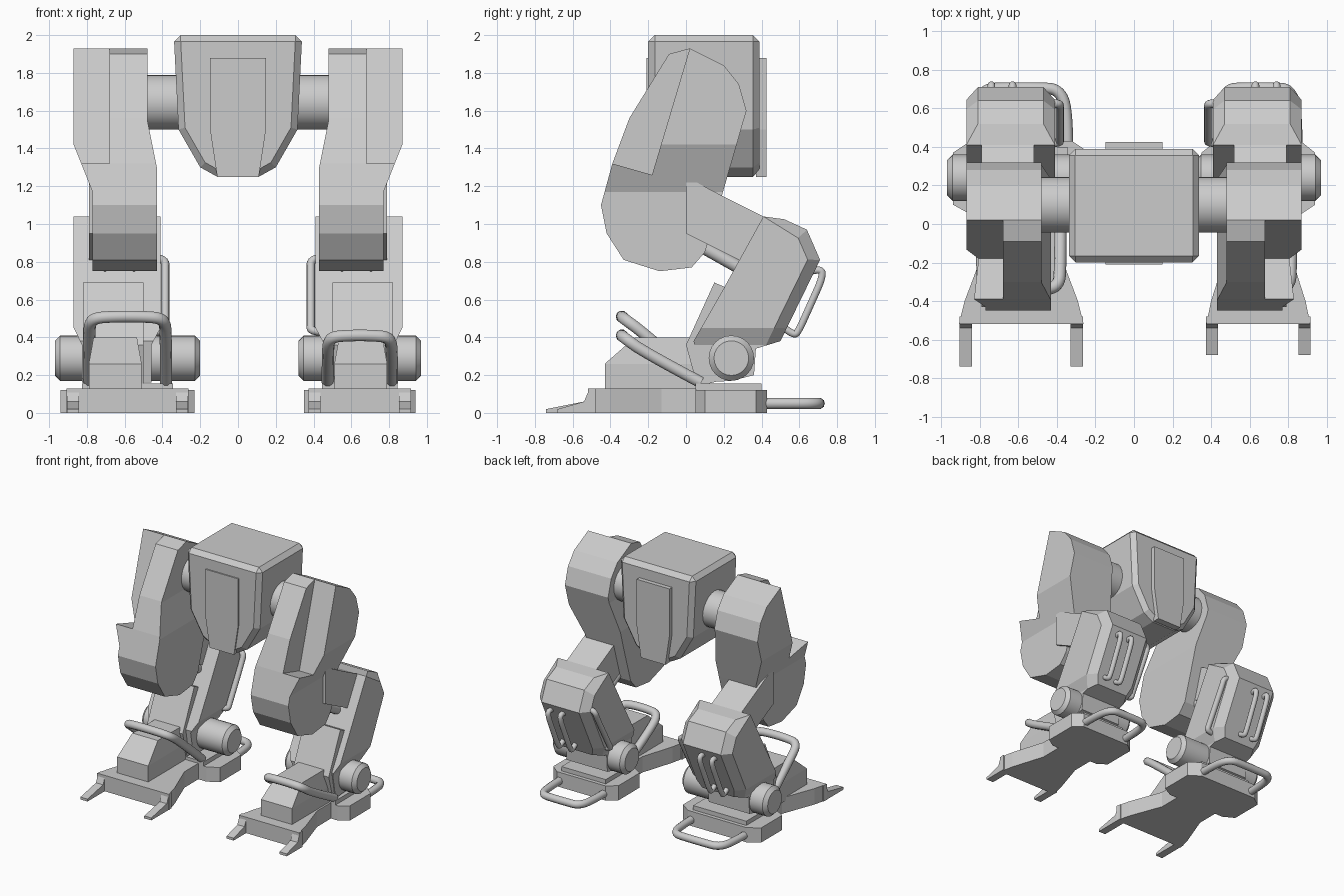
import bpy, bmesh, math
from mathutils import Vector

if "Cube" in bpy.data.objects:
    bpy.data.objects.remove(bpy.data.objects["Cube"], do_unlink=True)

GREY = (0.6, 0.6, 0.6, 1)
grey = bpy.data.materials.new("plain_grey")
grey.use_nodes = True
grey.diffuse_color = GREY
grey.node_tree.nodes["Principled BSDF"].inputs["Base Color"].default_value = GREY


def finish(name, bm, bevel=0, smooth=False):
    bmesh.ops.recalc_face_normals(bm, faces=bm.faces)
    mesh = bpy.data.meshes.new(name)
    bm.to_mesh(mesh)
    bm.free()
    obj = bpy.data.objects.new(name, mesh)
    bpy.context.collection.objects.link(obj)
    mesh.materials.append(grey)
    if bevel:
        mod = obj.modifiers.new("bevel", "BEVEL")
        mod.width, mod.segments = bevel, 1
        mod.limit_method, mod.angle_limit = "ANGLE", math.radians(60)
    if smooth:
        bpy.ops.object.select_all(action="DESELECT")
        obj.select_set(True)
        bpy.context.view_layer.objects.active = obj
        bpy.ops.object.shade_smooth_by_angle(angle=math.radians(35))
    return obj


def prism(name, points, d0, d1, axis=0, side=1, cuts=(), shape=None, rear_chamfer=0, bevel=0):
    """Extrude a profile along an axis; cut at heights, then reshape x by rule."""
    bm = bmesh.new()
    rings = []
    for d in (d0, d1):
        ring = []
        for p in points:
            co = list(p)
            co.insert(axis, d)
            ring.append(bm.verts.new(co))
        rings.append(ring)
    n = len(points)
    caps = [bm.faces.new(r) for r in rings]
    for i in range(n):
        j = (i + 1) % n
        bm.faces.new((rings[0][i], rings[0][j], rings[1][j], rings[1][i]))
    if rear_chamfer:
        rim = {e for f in caps for e in f.edges if all(v.co.y > 0.48 for v in e.verts)}
        bmesh.ops.bevel(bm, geom=list(rim), offset=rear_chamfer, segments=1, affect="EDGES")
    for z in cuts:
        bmesh.ops.bisect_plane(bm, geom=bm.verts[:] + bm.edges[:] + bm.faces[:],
                               plane_co=(0, 0, z), plane_no=(0, 0, 1))
    for v in bm.verts:
        if shape:
            v.co.x = shape(v.co.x, v.co.z)
        v.co.x *= side
    return finish(name, bm, bevel)


def cylinder(name, a, b, radius, bevel=0, sides=24):
    a, b = Vector(a), Vector(b)
    bm = bmesh.new()
    bmesh.ops.create_cone(bm, cap_ends=True, segments=sides, radius1=radius,
                          radius2=radius, depth=(b - a).length)
    turn = (b - a).to_track_quat("Z", "Y").to_matrix().to_4x4()
    turn.translation = (a + b) / 2
    bm.transform(turn)
    return finish(name, bm, bevel, True)


def tube(name, points, radius):
    curve = bpy.data.curves.new(name, "CURVE")
    curve.dimensions = "3D"
    curve.bevel_depth, curve.bevel_resolution = radius, 3
    curve.use_fill_caps = True
    spline = curve.splines.new("NURBS")
    spline.points.add(len(points) - 1)
    for sp, p in zip(spline.points, points):
        sp.co = (*p, 1)
    spline.order_u, spline.use_endpoint_u, spline.resolution_u = 3, True, 6
    obj = bpy.data.objects.new(name, curve)
    bpy.context.collection.objects.link(obj)
    curve.materials.append(grey)
    bpy.ops.object.select_all(action="DESELECT")
    obj.select_set(True)
    bpy.context.view_layer.objects.active = obj
    bpy.ops.object.convert(target="MESH")
    bpy.ops.object.shade_smooth_by_angle(angle=math.radians(40))


def blend(z, z0, z1, a, b):
    t = min(1, max(0, (z - z0) / (z1 - z0)))
    return a + (b - a) * t


def mirrored(half):
    return half + [(-a, b) for a, b in reversed(half)]


# Pelvis with raised front and back panels
prism("pelvis", mirrored([(0.34, 2.0), (0.315, 1.5), (0.2, 1.3), (0.11, 1.25)]),
      -0.2, 0.39, axis=1, bevel=0.035)
panel = mirrored([(0.148, 1.88), (0.148, 1.5), (0.11, 1.25)])
prism("front_panel", panel, -0.21, -0.18, axis=1)
prism("back_panel", panel, 0.37, 0.425, axis=1)
cylinder("hip_axle", (-0.55, 0.1, 1.645), (0.55, 0.1, 1.645), 0.145)

# Leg profiles in (y, z)
low_front = [(-0.39, 1.32), (-0.45, 1.1), (-0.42, 0.95), (-0.33, 0.81), (-0.14, 0.75),
             (0.03, 0.77), (0.1, 0.85), (0.19, 1.15), (0.32, 1.6), (0.28, 1.74),
             (0.2, 1.84), (0.02, 1.93)]
thigh = [(-0.09, 1.9), (-0.3, 1.56)] + low_front
thigh_cover = [(-0.18, 1.26)] + low_front
shank = [(0.41, 1.04), (0.52, 1.025), (0.64, 0.97), (0.71, 0.81), (0.5, 0.38),
         (0.37, 0.34), (0.36, 0.2), (0.24, 0.17), (0.08, 0.16), (0.04, 0.38), (0.2, 0.66)]
shin = [(0.15, 0.69), (0.22, 0.66), (0.3, 0.2), (0.06, 0.14), (0.0, 0.36)]
knee = [(0.0, 1.25), (0.19, 1.15), (0.42, 1.035), (0.5, 0.9), (0.3, 0.8), (0.0, 0.95)]

for side, label in ((1, "left"), (-1, "right")):
    # Thigh: inner slab and stepped outer cover
    prism(label + "_thigh", thigh, 0.48, 0.68, side=side, cuts=(1.55, 1.3),
          shape=lambda x, z: x if x > 0.6 else blend(z, 1.3, 1.55, 0.43, 0.48))
    prism(label + "_thigh_cover", thigh_cover, 0.68, 0.87, side=side, cuts=(1.42, 1.17),
          shape=lambda x, z: x if x < 0.7 else blend(z, 1.17, 1.42, 0.77, 0.87))

    # Knee link with two pistons
    prism(label + "_knee_link", knee, 0.52, 0.79, side=side)
    for x in (0.55, 0.705):
        cylinder(label + "_knee_piston", (side * x, -0.02, 0.94), (side * x, 0.3, 0.76), 0.035, sides=12)

    # Shank, narrowing to the ankle, with a shin plate
    prism(label + "_shank", shank, 0.41, 0.87, side=side, cuts=(0.45, 0.36), rear_chamfer=0.06,
          shape=lambda x, z: 0.65 + (x - 0.65) * blend(z, 0.36, 0.45, 0.8, 1))
    prism(label + "_shin", shin, 0.5, 0.82, side=side)

    # Grab rails on the back and the inner face of the shank
    for x in (0.63, 0.74):
        x *= side
        tube(label + "_rear_rail", [(x, 0.66, 0.75), (x, 0.715, 0.765), (x, 0.725, 0.72), (x, 0.66, 0.575),
                                    (x, 0.595, 0.43), (x, 0.57, 0.41), (x, 0.52, 0.45)], 0.02)
    tube(label + "_inner_rail", [(side * x, y, z) for x, y, z in
         ((0.45, 0.62, 0.82), (0.385, 0.63, 0.82), (0.385, 0.6, 0.75), (0.385, 0.44, 0.47),
          (0.385, 0.42, 0.43), (0.45, 0.42, 0.43))], 0.022)

    # Foot: the right one is wider, with longer toes
    wide, mid, toe = (1, 0.645, -0.68) if side > 0 else (1.2, -0.585, -0.74)

    def plan(half):
        return [(mid + a * wide, b) for a, b in mirrored(half)]

    prism(label + "_sole", plan([(0.27, -0.52), (0.245, -0.4), (0.16, -0.13), (0.16, 0.08)]),
          0, 0.13, axis=2)
    prism(label + "_heel", plan([(0.22, 0.05), (0.295, 0.1), (0.295, 0.37), (0.22, 0.43)]),
          0, 0.12, axis=2)
    prism(label + "_heel_top", plan([(0.2, 0.05), (0.2, 0.4)]), 0.11, 0.155, axis=2)
    claw = [(-0.48, 0), (toe, 0), (toe, 0.02), (-0.54, 0.06), (-0.51, 0.13), (-0.48, 0.13)]
    for s in (1, -1):
        x = mid + s * 0.24 * wide
        prism(label + "_toe", claw, x - 0.032, x + 0.032)
    prism(label + "_instep", [(-0.43, 0.1), (-0.43, 0.26), (-0.27, 0.4), (0.05, 0.4), (0.05, 0.1)],
          0.51, 0.79, side=side, cuts=(0.26,),
          shape=lambda x, z: 0.65 + (x - 0.65) * blend(z, 0.26, 0.4, 1, 0.82))

    # Ankle pin with bevelled ends
    inner = 0.32 if side > 0 else 0.2
    cylinder(label + "_ankle_pin", (side * inner, 0.24, 0.29), (side * 0.97, 0.24, 0.29), 0.12, bevel=0.028)

    # Bars over the instep and round the heel
    top = 0.41 if side > 0 else 0.51
    w = 0.17 * wide
    tube(label + "_instep_bar",
         [(mid - w, 0.08, 0.16), (mid - w, -0.22, top - 0.09), (mid - w * 0.95, -0.33, top - 0.01),
          (mid - w * 0.4, -0.34, top), (mid + w * 0.4, -0.34, top),
          (mid + w * 0.95, -0.33, top - 0.01), (mid + w, -0.22, top - 0.09), (mid + w, 0.08, 0.16)], 0.032)
    w = 0.2 * wide
    tube(label + "_heel_bar",
         [(mid - w, 0.36, 0.05), (mid - w, 0.6, 0.05), (mid - w * 0.8, 0.7, 0.05),
          (mid - w * 0.4, 0.705, 0.05), (mid + w * 0.4, 0.705, 0.05),
          (mid + w * 0.8, 0.7, 0.05), (mid + w, 0.6, 0.05), (mid + w, 0.36, 0.05)], 0.03)
